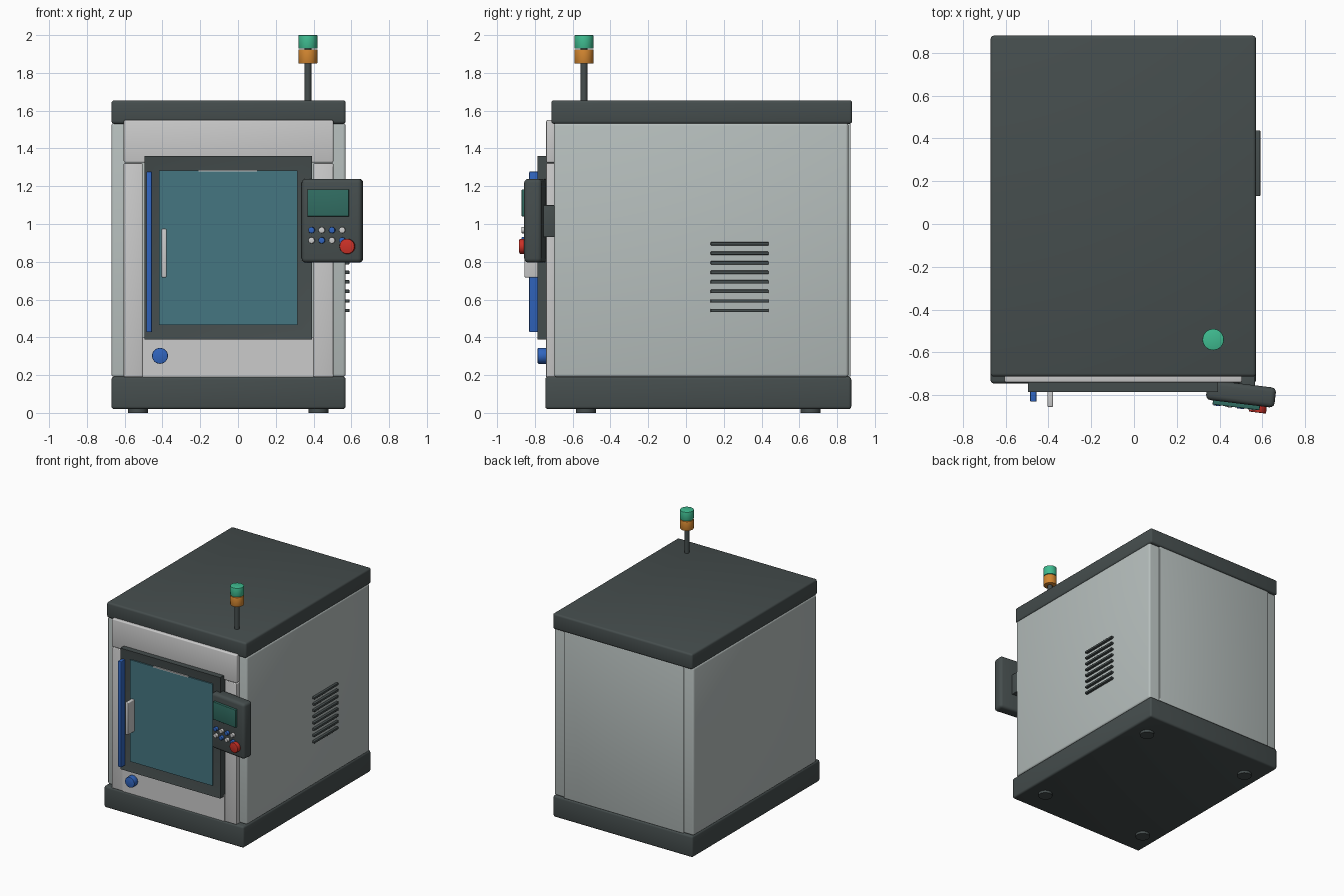
import bpy, bmesh
from math import radians, pi
from mathutils import Matrix, Vector

if "Cube" in bpy.data.objects:
    bpy.data.objects.remove(bpy.data.objects["Cube"])


def material(name, r, g, b):
    m = bpy.data.materials.new(name)
    m.diffuse_color = (r, g, b, 1)
    m.use_nodes = True
    m.node_tree.nodes["Principled BSDF"].inputs["Base Color"].default_value = m.diffuse_color
    return m


DARK = material("charcoal", 0.06, 0.075, 0.075)
GLASS = material("tinted_glass", 0.06, 0.18, 0.22)
BLUE = material("blue", 0.03, 0.13, 0.52)
GREEN = material("green", 0.05, 0.5, 0.28)
ORANGE = material("orange", 0.65, 0.24, 0.03)
RED = material("red", 0.6, 0.03, 0.02)
SCREEN = material("screen_green", 0.03, 0.15, 0.12)
PALE = material("pale", 0.7, 0.7, 0.68)
PANEL = material("panel_grey", 0.56, 0.58, 0.56)
BODY = material("body_grey", 0.47, 0.52, 0.51)


def finish(name, bm, mat, frame=None):
    if frame:
        bm.transform(frame)
    me = bpy.data.meshes.new(name)
    bm.to_mesh(me)
    bm.free()
    ob = bpy.data.objects.new(name, me)
    bpy.context.collection.objects.link(ob)
    if mat:
        me.materials.append(mat)
    bpy.ops.object.select_all(action='DESELECT')
    ob.select_set(True)
    bpy.context.view_layer.objects.active = ob
    bpy.ops.object.shade_smooth_by_angle(angle=radians(35))
    return ob


def box_mesh(x, y, z):
    size = (x[1] - x[0], y[1] - y[0], z[1] - z[0])
    mid = Vector((sum(x) / 2, sum(y) / 2, sum(z) / 2))
    bm = bmesh.new()
    bmesh.ops.create_cube(bm, size=1, matrix=Matrix.Translation(mid) @ Matrix.Diagonal((*size, 1)))
    return bm


def box(name, x, y, z, mat=None, bevel=0.0, frame=None):
    bm = box_mesh(x, y, z)
    if bevel:
        bmesh.ops.bevel(bm, geom=bm.edges[:], offset=bevel, segments=3, profile=0.5, affect='EDGES')
    return finish(name, bm, mat, frame)


def cylinder(name, centre, r, depth, mat=None, axis='Z', bevel=0.0, frame=None, sides=32):
    bm = bmesh.new()
    m = Matrix.Translation(centre)
    if axis == 'Y':
        m = m @ Matrix.Rotation(pi / 2, 4, 'X')
    bmesh.ops.create_cone(bm, cap_ends=True, segments=sides, radius1=r, radius2=r, depth=depth, matrix=m)
    if bevel:
        rims = [e for e in bm.edges if any(len(f.verts) > 4 for f in e.link_faces)]
        bmesh.ops.bevel(bm, geom=rims, offset=bevel, segments=2, profile=0.5, affect='EDGES')
    return finish(name, bm, mat, frame)


# Cabinet: plinth, body, lid and rear access panel
box("plinth", (-0.67, 0.57), (-0.745, 0.875), (0.02, 0.192), DARK, 0.015)
box("cabinet_body", (-0.67, 0.57), (-0.70, 0.86), (0.19, 1.535), BODY, 0.015)
box("lid", (-0.67, 0.57), (-0.713, 0.88), (1.53, 1.655), DARK, 0.015)
box("rear_panel", (-0.585, 0.475), (0.84, 0.872), (0.192, 1.53), BODY, 0.006)

# Round feet
for x, sx in ((-0.53, "left"), (0.425, "right")):
    for y, sy in ((-0.53, "front"), (0.66, "rear")):
        cylinder(f"foot_{sy}_{sx}", (x, y, 0.0125), 0.053, 0.025, DARK)

# Front fascia around the door
box("fascia_top", (-0.605, 0.505), (-0.74, -0.69), (1.325, 1.55), PANEL, 0.008)
box("fascia_left", (-0.605, -0.505), (-0.74, -0.69), (0.19, 1.322), PANEL, 0.006)
box("fascia_right", (0.40, 0.505), (-0.74, -0.69), (0.19, 1.322), PANEL, 0.006)
box("fascia_bottom", (-0.505, 0.40), (-0.741, -0.69), (0.19, 0.40), PANEL)

# Door frame with a recessed window
bm = box_mesh((-0.495, 0.392), (-0.785, -0.70), (0.388, 1.36))
bm.normal_update()
front = min(bm.faces, key=lambda f: f.calc_center_median().y)
bmesh.ops.inset_region(bm, faces=[front], thickness=0.075, use_even_offset=True)
bmesh.ops.translate(bm, verts=front.verts[:], vec=(0, 0.02, 0))
finish("door_frame", bm, DARK)
box("door_window", (-0.418, 0.315), (-0.775, -0.76), (0.466, 1.283), GLASS)
box("lamp_strip", (-0.21, 0.10), (-0.778, -0.765), (1.279, 1.287), PALE)

# Door edge grip, pull handle and round knob
box("door_edge_grip", (-0.485, -0.456), (-0.83, -0.78), (0.427, 1.277), BLUE, 0.004)
box("pull_handle", (-0.405, -0.378), (-0.855, -0.77), (0.717, 0.975), PALE, 0.006)
cylinder("door_knob", (-0.413, -0.76, 0.302), 0.042, 0.05, BLUE, 'Y', 0.004)

# Control pendant, turned slightly outward; parts use its local frame
P = Matrix.Translation((0.5, -0.793, 1.0175)) @ Matrix.Rotation(radians(-7), 4, 'Z')
box("pendant_arm", (0.49, 0.565), (-0.77, -0.69), (0.93, 1.10), DARK, 0.005)
box("pendant_case", (-0.161, 0.161), (-0.047, 0.047), (-0.222, 0.222), DARK, 0.022, P)
box("pendant_screen", (-0.126, 0.095), (-0.066, -0.04), (0.023, 0.165), SCREEN, 0.003, P)
for row, z in enumerate((-0.05, -0.104)):
    for col in range(4):
        mat = BLUE if (row + col) % 2 == 0 else PALE
        cylinder(f"button_{row}_{col}", (-0.104 + col * 0.0545, -0.055, z), 0.0165, 0.03,
                 mat, 'Y', 0.002, P, 20)
cylinder("stop_button", (0.087, -0.06, -0.136), 0.04, 0.036, RED, 'Y', 0.004, P)

# Side ventilation slats
for i in range(8):
    z = 0.542 + i * 0.0505
    box(f"vent_slat_{i + 1}", (0.56, 0.59), (0.13, 0.437), (z - 0.009, z + 0.009), DARK, 0.004)

# Signal tower
cylinder("tower_pole", (0.37, -0.54, 1.79), 0.018, 0.30, DARK, sides=20)
cylinder("tower_orange_lamp", (0.37, -0.54, 1.887), 0.05, 0.075, ORANGE, bevel=0.003)
cylinder("tower_green_lamp", (0.37, -0.54, 1.964), 0.05, 0.072, GREEN, bevel=0.003)
